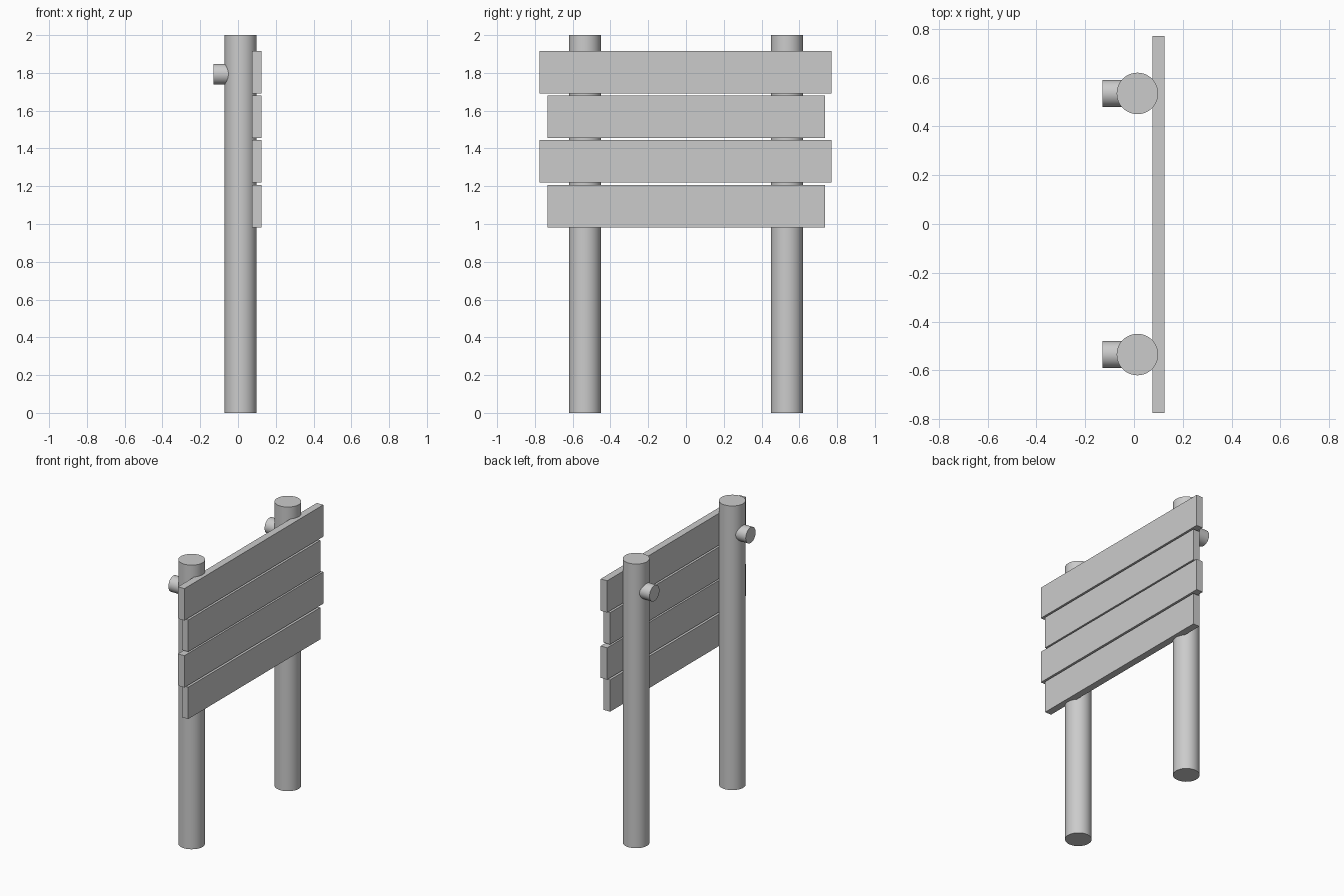
import bpy
from math import pi

if "Cube" in bpy.data.objects:
    bpy.data.objects.remove(bpy.data.objects["Cube"])

POST_X, POST_Y = 0.014, 0.535


def cylinder(name, radius, depth, location, rotation=(0, 0, 0)):
    bpy.ops.mesh.primitive_cylinder_add(vertices=48, radius=radius, depth=depth,
                                        location=location, rotation=rotation)
    ob = bpy.context.object
    ob.name = name
    bpy.ops.object.shade_smooth_by_angle()
    return ob


def plank(name, y_min, y_max, z_centre):
    bpy.ops.mesh.primitive_cube_add(size=1, location=(0.1, (y_min + y_max) / 2, z_centre))
    ob = bpy.context.object
    ob.name = name
    ob.scale = (0.05, y_max - y_min, 0.224)
    bpy.ops.object.transform_apply(location=False, rotation=False, scale=True)


# Round posts, each with a short peg sticking out of the back
for label, side in (("left", -1), ("right", 1)):
    y = side * POST_Y
    cylinder(f"{label}_post", 0.085, 2.0, (POST_X, y, 1.0))
    cylinder(f"{label}_peg", 0.055, 0.11, (-0.074, y, 1.793), (0, pi / 2, 0))

# Four boards, alternating long and short
for i, z in enumerate((1.804, 1.567, 1.332, 1.094)):
    y_min, y_max = (-0.775, 0.77) if i % 2 == 0 else (-0.732, 0.737)
    plank(f"sign_board_{i + 1}", y_min, y_max, z)
